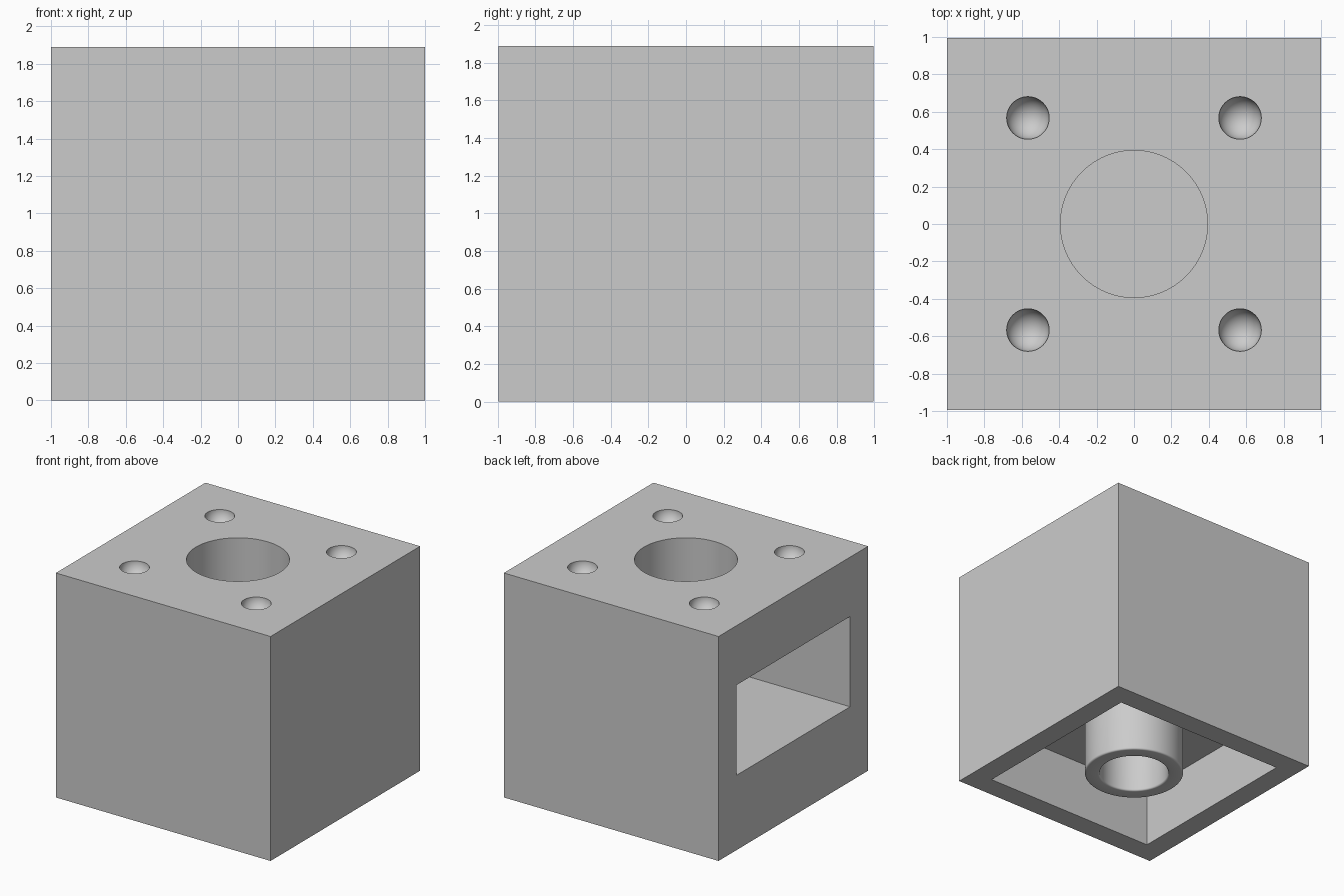
import bpy
import bmesh
from math import sin, cos, pi, radians
from mathutils import Matrix, Vector

default = bpy.data.objects.get("Cube")
if default:
    bpy.data.objects.remove(default, do_unlink=True)

WIDTH, DEPTH, HEIGHT = 2.0, 1.99, 1.89
CEILING = 0.5            # top of the lower cavity
SILL, LINTEL = 0.63, 1.39

grey = bpy.data.materials.new("plain grey")
grey.use_nodes = True
grey.diffuse_color = (0.6, 0.6, 0.6, 1)
grey.node_tree.nodes["Principled BSDF"].inputs["Base Color"].default_value = (0.6, 0.6, 0.6, 1)


def finish(name, bm):
    bmesh.ops.recalc_face_normals(bm, faces=bm.faces[:])
    mesh = bpy.data.meshes.new(name)
    bm.to_mesh(mesh)
    bm.free()
    mesh.materials.append(grey)
    obj = bpy.data.objects.new(name, mesh)
    bpy.context.collection.objects.link(obj)
    return obj


def box(name, low, high):
    low, high = Vector(low), Vector(high)
    bm = bmesh.new()
    bmesh.ops.create_cube(bm, size=1, matrix=Matrix.Translation((low + high) / 2)
                          @ Matrix.Diagonal((*(high - low), 1)))
    return finish(name, bm)


def cylinder(name, radius, low, high):
    bm = bmesh.new()
    bmesh.ops.create_cone(bm, cap_ends=True, segments=96, radius1=radius, radius2=radius,
                          depth=high - low, matrix=Matrix.Translation((0, 0, (low + high) / 2)))
    return finish(name, bm)


def sphere(name, radius, centre):
    bm = bmesh.new()
    bmesh.ops.create_uvsphere(bm, u_segments=48, v_segments=25, radius=radius,
                              matrix=Matrix.Translation(centre))
    return finish(name, bm)


def select_only(obj):
    bpy.ops.object.select_all(action='DESELECT')
    obj.select_set(True)
    bpy.context.view_layer.objects.active = obj


def cut(target, cutter):
    cutter.hide_render = True
    mod = target.modifiers.new("cut", 'BOOLEAN')
    mod.operation, mod.solver, mod.object = 'DIFFERENCE', 'EXACT', cutter
    select_only(target)
    bpy.ops.object.modifier_apply(modifier=mod.name)
    bpy.data.objects.remove(cutter, do_unlink=True)


def smooth(obj):
    select_only(obj)
    bpy.ops.object.shade_smooth_by_angle(angle=radians(30))


# Block body with a side chamber, an open lower cavity and a top bore
body = box("block_body", (-WIDTH / 2, -DEPTH / 2, 0), (WIDTH / 2, DEPTH / 2, HEIGHT))
cut(body, box("chamber_cutter", (-1.2, -0.755, SILL), (0.755, 0.755, LINTEL)))
cut(body, box("cavity_cutter", (-0.815, -0.81, -0.2), (0.815, 0.81, CEILING)))
cut(body, cylinder("bore_cutter", 0.393, 1.0, HEIGHT + 0.2))

# Round dimples near the top corners
for sx in (-1, 1):
    for sy in (-1, 1):
        cut(body, sphere("dimple_cutter", 0.114, (sx * 0.567, sy * 0.567, HEIGHT)))
smooth(body)

# Hanging tube with softly rounded rim, turned from a profile
OUTER, INNER, ROUND = 0.396, 0.275, 0.015
angles = [i * pi / 8 for i in range(5)]
profile = [(OUTER, CEILING + 0.05)]
profile += [(OUTER - ROUND + ROUND * cos(a), ROUND - ROUND * sin(a)) for a in angles]
profile += [(INNER + ROUND - ROUND * sin(a), ROUND - ROUND * cos(a)) for a in angles]
profile += [(INNER, CEILING + 0.05)]

bm = bmesh.new()
verts = [bm.verts.new((r, 0, z)) for r, z in profile]
edges = [bm.edges.new(pair) for pair in zip(verts, verts[1:] + verts[:1])]
bmesh.ops.spin(bm, geom=verts + edges, cent=(0, 0, 0), axis=(0, 0, 1),
               angle=2 * pi, steps=96, use_merge=True)
bmesh.ops.remove_doubles(bm, verts=bm.verts[:], dist=0.0001)
smooth(finish("hanging_tube", bm))
